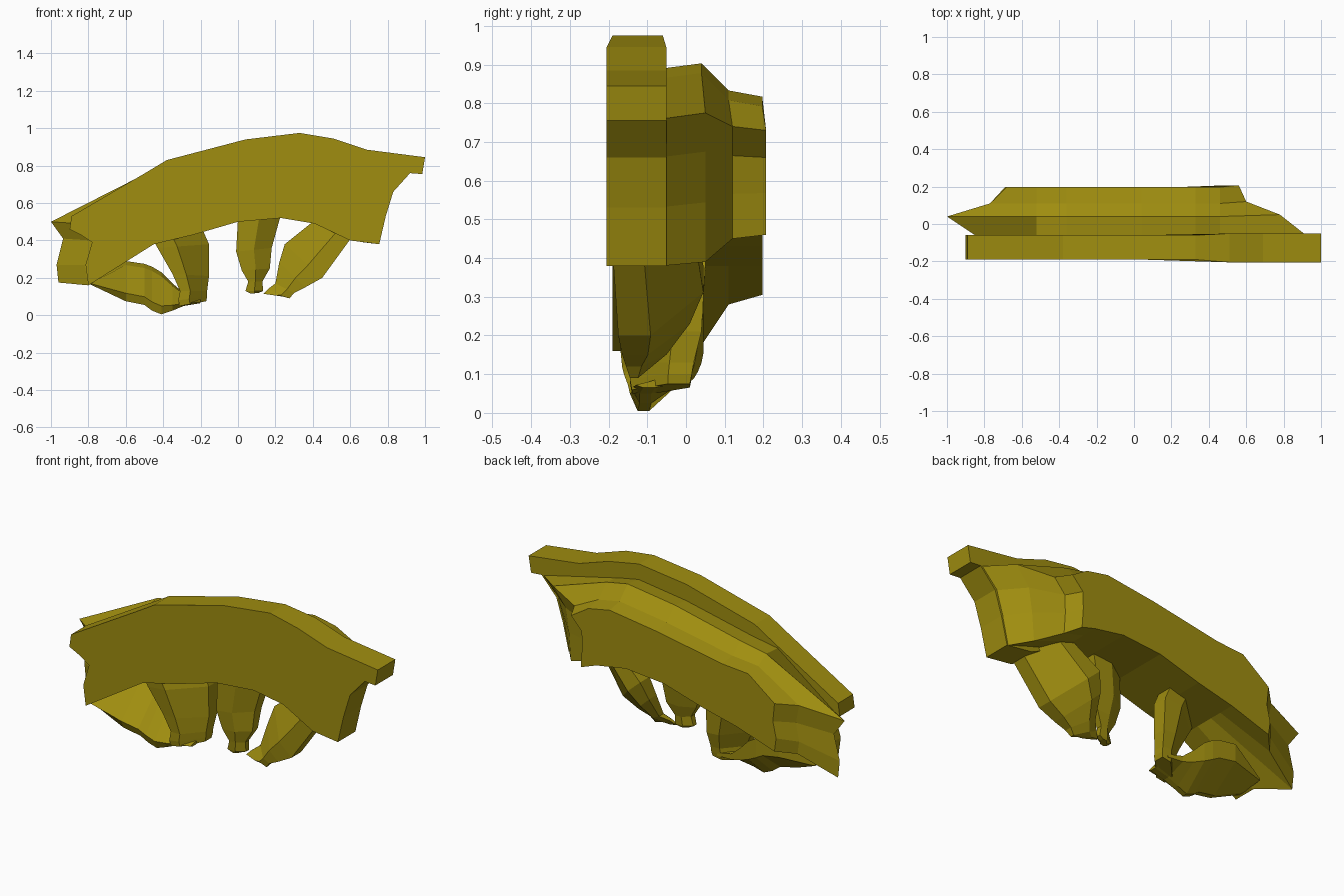
import bpy, bmesh

mat = bpy.data.materials.new("olive")
mat.diffuse_color = (0.35, 0.27, 0.005, 1)


def loft(name, rings):
    """Skin a list of equal-length point rings and cap both ends."""
    bm = bmesh.new()
    vr = [[bm.verts.new(p) for p in r] for r in rings]
    n = len(vr[0])
    for a, b in zip(vr, vr[1:]):
        for i in range(n):
            j = (i + 1) % n
            bm.faces.new((a[i], a[j], b[j], b[i]))
    bm.faces.new(vr[0])
    bm.faces.new(vr[-1])
    bmesh.ops.recalc_face_normals(bm, faces=bm.faces)
    me = bpy.data.meshes.new(name)
    bm.to_mesh(me)
    bm.free()
    me.materials.append(mat)
    ob = bpy.data.objects.new(name, me)
    bpy.context.collection.objects.link(ob)
    return ob


# Front arch: one flat profile, pushed back
front = [(-.89, .53), (-.48, .77), (-.38, .83), (.04, .94), (.33, .975), (.51, .945),
         (.69, .885), (1, .845), (.985, .755), (.92, .76), (.83, .66), (.79, .53),
         (.755, .38), (.6, .4), (.41, .49), (.23, .52), (0, .5), (-.24, .43),
         (-.45, .38), (-.8, .16), (-.815, .27), (-.78, .39), (-.84, .43), (-.9, .46)]


def front_ring(back):
    ring = []
    for x, z in front:
        flare = .015 if x > .45 else 0
        ring.append((x, -.06 + flare * .6 if back else -.19 - flare, z))
    return ring


loft("front_arch", [front_ring(False), front_ring(True)])


# Rear body: slices stepping backward, each shorter than the last
def slice_ring(y, left, drop, right, right_low, left_low, left_side, out=0):
    top = [(-.52, .79 - drop * .6), (-.36, .835 - drop * .8), (.04, .94 - drop),
           (.33, .98 - drop), (.46, .955 - drop)]
    low = [(.41, .49), (.23, .52), (0, .5), (-.24, .43), (-.45, .38)]
    # hollowed right end
    side = []
    for t, sag in ((.26, .05), (.6, .032)):
        side.append((right[0] + (right_low[0] - right[0]) * t - sag,
                     right[1] + (right_low[1] - right[1]) * t))
    top_pts = [(x, y, z) for x, z in [left] + top]
    right_pts = [(x, y + out, z) for x, z in [right] + side + [right_low]]
    low_pts = [(x, y, z) for x, z in low + [left_low] + left_side]
    return top_pts + right_pts + low_pts


loft("rear_body", [
    slice_ring(-.06, (-.85, .49), .09, (.92, .76), (.755, .38), (-.8, .16),
               [(-.82, .27), (-.79, .40)]),
    slice_ring(.04, (-1, .50), .077, (.78, .775), (.67, .39), (-.96, .175),
               [(-.97, .27), (-.935, .41)], .01),
    slice_ring(.11, (-.77, .55), .147, (.60, .74), (.54, .45), (-.76, .28),
               [(-.77, .35), (-.75, .45)], .01),
    slice_ring(.197, (-.68, .57), .163, (.56, .73), (.50, .46), (-.68, .305),
               [(-.69, .38), (-.67, .47)], .01),
])


# Hanging legs: thin blades set diagonally; sections of z_left, z_right, x0, x1, y0, y1
def leg(name, sections, mirrored=False, f=.38):
    rings = []
    for zl, zr, x0, x1, y0, y1 in sections:
        d = y1 - y0
        plan = [(0, y0), (f, y0), (1, y1 - f * d), (1, y1), (1 - f, y1), (0, y0 + f * d)]
        ring = []
        for u, y in plan:
            u = 1 - u if mirrored else u
            ring.append((x0 + (x1 - x0) * u, y, zl + (zr - zl) * u))
        rings.append(ring)
    return loft(name, rings)


leg("inner_left_leg", [
    (.40, .46, -.45, -.19, -.18, .05), (.36, .38, -.43, -.155, -.175, .05),
    (.22, .21, -.35, -.155, -.155, .04), (.13, .13, -.31, -.165, -.145, .02),
    (.08, .10, -.32, -.165, -.145, .015), (.05, .075, -.31, -.17, -.14, .01)])
leg("inner_right_leg", [
    (.52, .54, .0, .23, -.18, -.03), (.34, .36, -.01, .18, -.175, -.05),
    (.24, .25, .02, .17, -.165, -.07), (.18, .18, .055, .13, -.155, -.09),
    (.13, .13, .04, .135, -.15, -.095), (.115, .12, .07, .11, -.145, -.1)],
    f=.5)
leg("outer_right_leg", [
    (.50, .42, .40, .61, -.19, .02), (.38, .20, .25, .45, -.175, .045),
    (.28, .15, .22, .36, -.165, .01), (.17, .12, .20, .30, -.155, -.05),
    (.14, .09, .16, .275, -.145, -.09), (.115, .10, .135, .24, -.14, -.11)],
    mirrored=True)


# Curled left leg sweeps sideways: sections of x, z0, z1, y0, y1
curl = [(-.79, .165, .19, -.17, .0), (-.60, .075, .29, -.165, .045),
        (-.50, .055, .275, -.16, .045), (-.46, .025, .26, -.15, .045),
        (-.41, .005, .23, -.145, .04), (-.35, .025, .17, -.14, .03),
        (-.29, .05, .12, -.14, .02), (-.20, .065, .10, -.13, .015)]
rings = []
for x, z0, z1, y0, y1 in curl:
    h = z1 - z0
    rings.append([(x, y0 + .02, z0), (x, y0, z0 + h * .2), (x, y1 - .05, z1 - h * .1),
                  (x, y1, z1), (x, y1, z0 + h * .55), (x, y0 + .05, z0)])
loft("curled_left_leg", rings)
